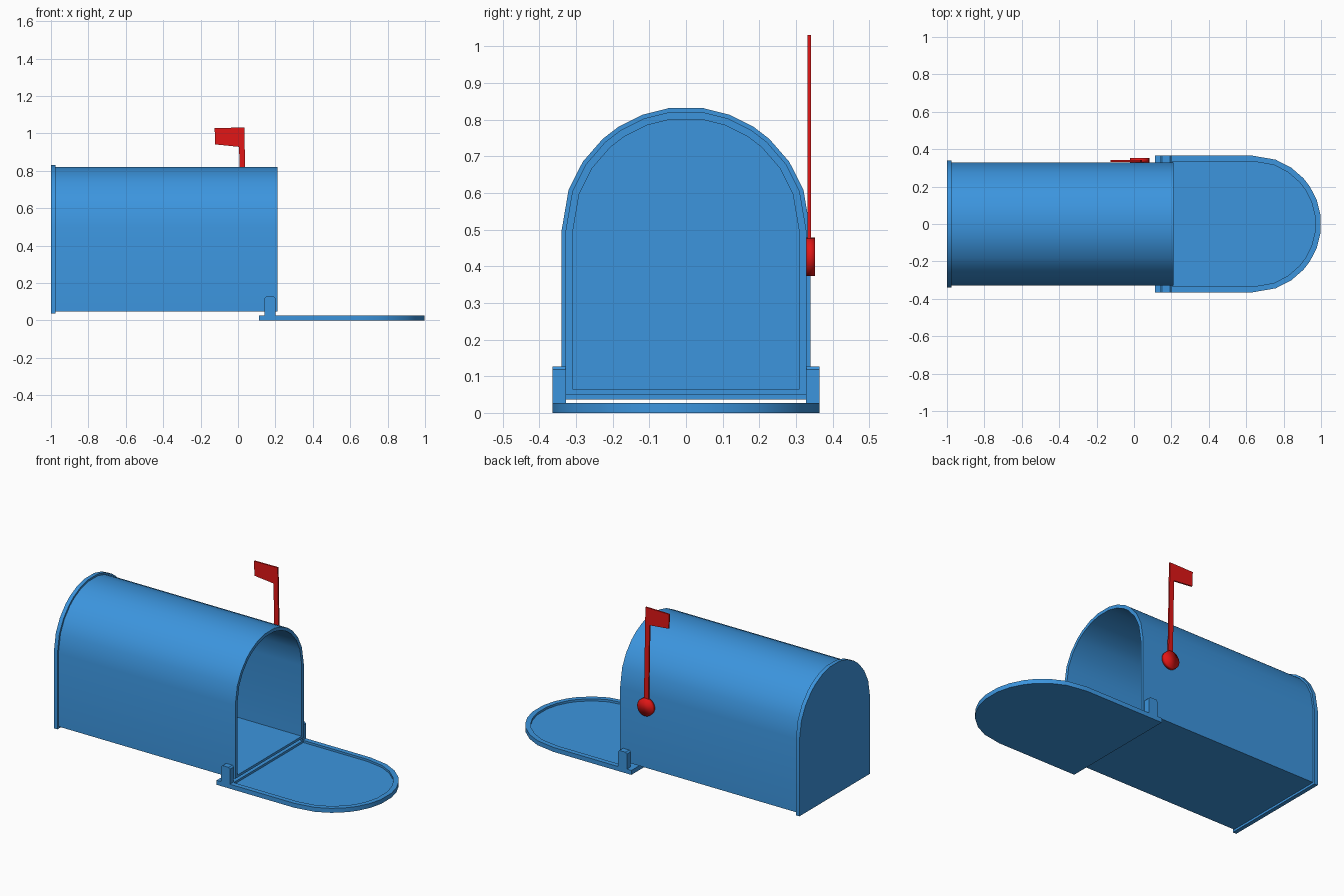
import bpy, bmesh
from math import cos, sin, radians

if "Cube" in bpy.data.objects:
    bpy.data.objects.remove(bpy.data.objects["Cube"])


def material(name, color):
    m = bpy.data.materials.new(name)
    m.diffuse_color = color
    m.use_nodes = True
    m.node_tree.nodes["Principled BSDF"].inputs["Base Color"].default_value = m.diffuse_color
    return m


BLUE = material("blue_paint", (0.045, 0.30, 0.73, 1))
RED = material("red_paint", (0.75, 0.008, 0.008, 1))


def finish(obj, mat, angle=30):
    obj.data.materials.append(mat)
    bpy.ops.object.select_all(action='DESELECT')
    obj.select_set(True)
    bpy.context.view_layer.objects.active = obj
    bpy.ops.object.shade_smooth_by_angle(angle=radians(angle))
    return obj


def loft(name, loops, mat):
    """Closed solid: bridge matching loops in order and cap both ends."""
    bm = bmesh.new()
    rings = [[bm.verts.new(p) for p in loop] for loop in loops]
    n = len(rings[0])
    for a, b in zip(rings, rings[1:]):
        for i in range(n):
            j = (i + 1) % n
            bm.faces.new((a[i], a[j], b[j], b[i]))
    bm.faces.new(rings[0])
    bm.faces.new(rings[-1])
    bmesh.ops.recalc_face_normals(bm, faces=bm.faces)
    me = bpy.data.meshes.new(name)
    bm.to_mesh(me)
    bm.free()
    obj = bpy.data.objects.new(name, me)
    bpy.context.collection.objects.link(obj)
    return finish(obj, mat)


HALF = [0, 19.5, 34, 48, 57, 69.5, 82]
ANGLES = HALF + [180 - a for a in reversed(HALF)]


def arch(r, base, spring):
    """Arched outline: straight sides from base to spring, then a faceted half circle."""
    pts = [(-r, base), (r, base)]
    return pts + [(r * cos(radians(a)), spring + r * sin(radians(a))) for a in ANGLES]


def upright(x, r, base):
    return [(x, u, v) for u, v in arch(r, base, 0.495)]


def lying(z, r, base):
    return [(v, u, z) for u, v in arch(r, base, 0.635)]


# Hollow body, open at the +x end
loft("body_shell", [upright(-0.98, 0.329, 0.049), upright(0.212, 0.329, 0.049),
                    upright(0.212, 0.309, 0.064), upright(-0.97, 0.309, 0.064)], BLUE)

# Back plate with a lip slightly larger than the body
loft("back_plate", [upright(-1.0, 0.34, 0.036), upright(-0.976, 0.34, 0.036)], BLUE)

# Open door lying flat, with a raised edge
loft("door", [lying(0.0, 0.365, 0.112), lying(0.027, 0.365, 0.112),
              lying(0.027, 0.335, 0.205), lying(0.014, 0.335, 0.205)], BLUE)

# Hinge tabs on both sides of the body
TAB = [(0.142, 0.01), (0.142, 0.118), (0.151, 0.127), (0.192, 0.127), (0.201, 0.118), (0.201, 0.01)]
for side, label in ((-1, "front"), (1, "rear")):
    loft(f"hinge_tab_{label}", [[(x, side * y, z) for x, z in TAB] for y in (0.328, 0.365)], BLUE)

# Signal flag with its arm, cut from one thin sheet
FLAG = [(0.015, 0.42), (0.045, 0.42), (0.034, 1.031), (-0.125, 1.029), (-0.122, 0.941), (0.006, 0.928)]
loft("signal_flag", [[(x, y, z) for x, z in FLAG] for y in (0.332, 0.341)], RED)

# Round pivot button for the flag
bpy.ops.mesh.primitive_cylinder_add(vertices=20, radius=0.052, depth=0.024,
                                    location=(0.03, 0.34, 0.426), rotation=(radians(90), 0, 0))
button = bpy.context.object
button.name = "flag_pivot"
finish(button, RED, 180)
